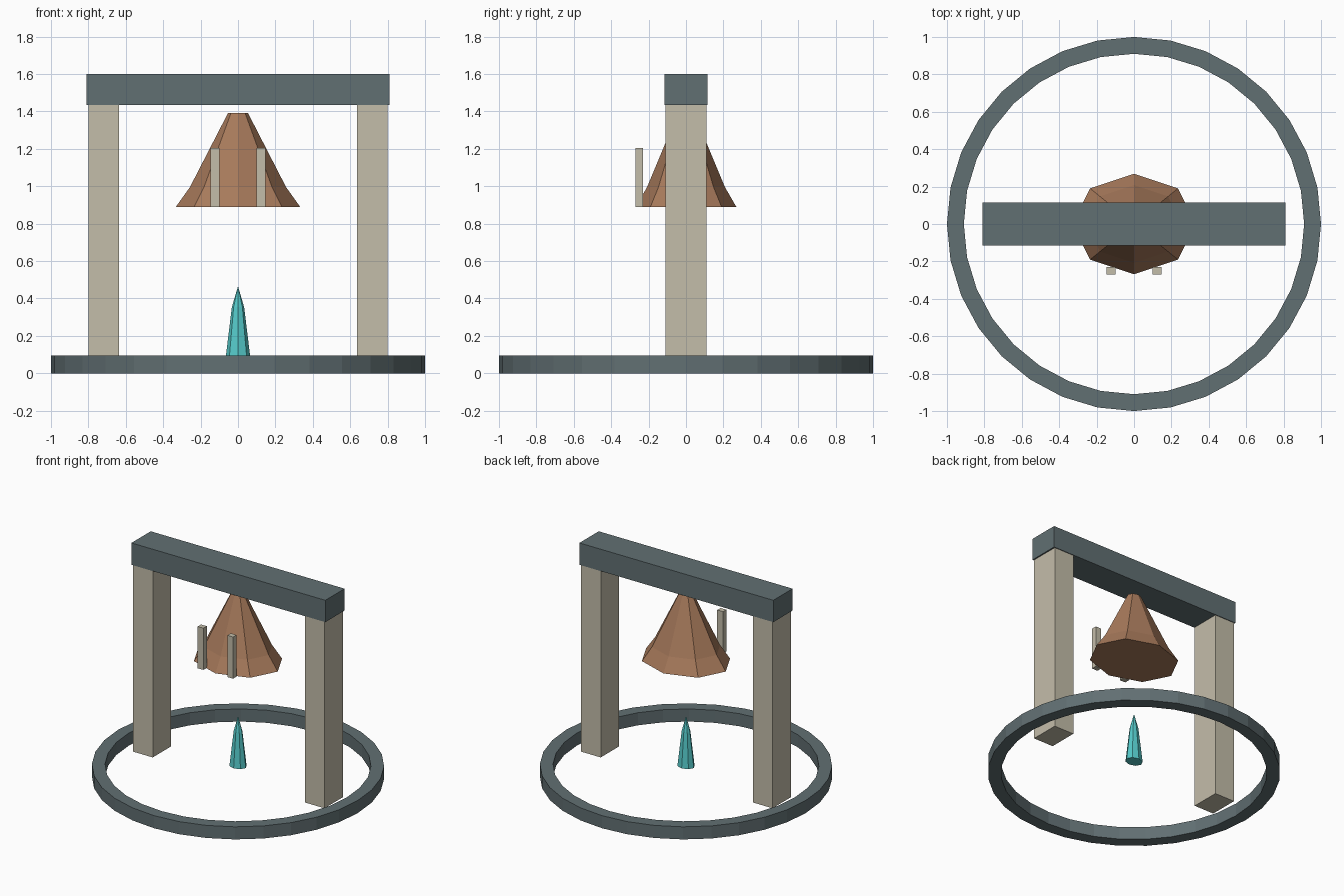
import bpy
import bmesh
from math import cos, sin, tau

cube = bpy.data.objects.get("Cube")
if cube:
    bpy.data.objects.remove(cube, do_unlink=True)


def make_material(name, rgb):
    mat = bpy.data.materials.new(name)
    mat.use_nodes = True
    mat.diffuse_color = (*rgb, 1)
    mat.node_tree.nodes["Principled BSDF"].inputs["Base Color"].default_value = (*rgb, 1)
    return mat


slate = make_material("slate", (0.12, 0.16, 0.17))
stone = make_material("pale stone", (0.55, 0.51, 0.40))
bronze = make_material("bronze", (0.39, 0.195, 0.105))
cyan = make_material("cyan crystal", (0.09, 0.58, 0.58))


def finish(name, bm, mat):
    bmesh.ops.recalc_face_normals(bm, faces=bm.faces)
    mesh = bpy.data.meshes.new(name)
    bm.to_mesh(mesh)
    bm.free()
    mesh.materials.append(mat)
    obj = bpy.data.objects.new(name, mesh)
    bpy.context.collection.objects.link(obj)


def box(name, xs, ys, zs, mat):
    bm = bmesh.new()
    bmesh.ops.create_cube(bm, size=1)
    for v in bm.verts:
        v.co = [(a + b) / 2 + c * (b - a) for (a, b), c in zip((xs, ys, zs), v.co)]
    finish(name, bm, mat)


def lathe(name, profile, sides, mat, y_scale=1.0, closed=False):
    """Spin a (radius, z) profile; closed joins its ends, otherwise ends are capped."""
    bm = bmesh.new()
    rings = []
    for r, z in profile:
        if r == 0:
            rings.append([bm.verts.new((0, 0, z))] * sides)
        else:
            rings.append([bm.verts.new((r * cos(tau * i / sides),
                                        r * y_scale * sin(tau * i / sides), z))
                          for i in range(sides)])
    pairs = list(zip(rings, rings[1:]))
    if closed:
        pairs.append((rings[-1], rings[0]))
    for low, high in pairs:
        for i in range(sides):
            j = (i + 1) % sides
            corners = [low[i], low[j], high[j], high[i]]
            bm.faces.new(list(dict.fromkeys(corners)))
    if not closed:
        for ring in (rings[0], rings[-1]):
            if len(set(ring)) > 1:
                bm.faces.new(ring)
    finish(name, bm, mat)


# Ground ring
lathe("base_ring", [(1, 0), (1, 0.095), (0.91, 0.095), (0.91, 0)], 32, slate, closed=True)

# Gate frame
box("top_beam", (-0.81, 0.81), (-0.115, 0.115), (1.435, 1.6), slate)

# Paired posts and the small bars in front of the bell
for side, s in (("left", 1), ("right", -1)):
    box(side + "_post", sorted((0.635 * s, 0.80 * s)), (-0.11, 0.11), (0.025, 1.435), stone)
    box(side + "_bar", sorted((0.10 * s, 0.148 * s)), (-0.27, -0.23), (0.89, 1.205), stone)

# Hanging flared bell, slightly flattened front to back
lathe("bell", [(0.332, 0.89), (0.257, 0.995), (0.053, 1.392)], 8, bronze, y_scale=0.81)

# Crystal spike below the bell
lathe("crystal_spike", [(0.065, 0.09), (0.033, 0.353), (0, 0.465)], 8, cyan, y_scale=0.8)
